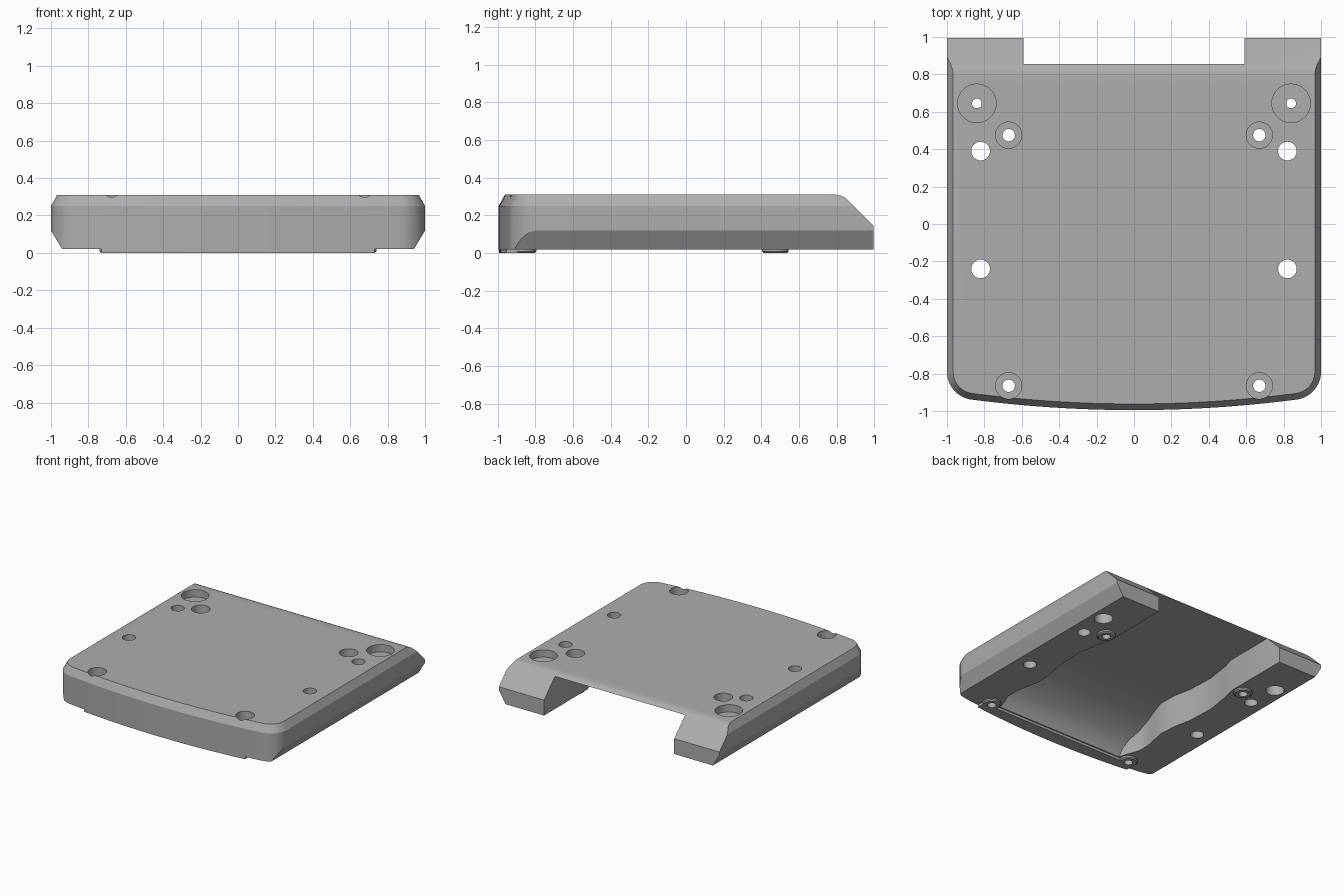
import bpy, bmesh, math
from mathutils import Vector

if "Cube" in bpy.data.objects:
    bpy.data.objects.remove(bpy.data.objects["Cube"])

grey = bpy.data.materials.new("plain grey")
grey.diffuse_color = (0.42, 0.42, 0.42, 1)
grey.use_nodes = True
grey.node_tree.nodes["Principled BSDF"].inputs["Base Color"].default_value = grey.diffuse_color


def make(name, bm):
    bmesh.ops.recalc_face_normals(bm, faces=bm.faces)
    me = bpy.data.meshes.new(name)
    bm.to_mesh(me)
    bm.free()
    me.materials.append(grey)
    ob = bpy.data.objects.new(name, me)
    bpy.context.collection.objects.link(ob)
    return ob


def loft(name, rings):
    """Closed solid through rings of equal point count."""
    bm = bmesh.new()
    vs = [[bm.verts.new(p) for p in r] for r in rings]
    n = len(rings[0])
    for a, b in zip(vs, vs[1:]):
        for i in range(n):
            bm.faces.new((a[i], a[(i + 1) % n], b[(i + 1) % n], b[i]))
    bm.faces.new(vs[0])
    bm.faces.new(vs[-1])
    return make(name, bm)


def lathe(name, x, y, profile, n=40):
    """Stepped round solid, profile = (radius, z) pairs."""
    return loft(name, [[(x + r * math.cos(2 * math.pi * i / n),
                         y + r * math.sin(2 * math.pi * i / n), z)
                        for i in range(n)] for r, z in profile])


def boolean(ob, tool, op):
    m = ob.modifiers.new("bool", 'BOOLEAN')
    m.operation, m.solver, m.object = op, 'EXACT', tool
    bpy.context.view_layer.objects.active = ob
    bpy.ops.object.modifier_apply(modifier=m.name)
    bpy.data.objects.remove(tool, do_unlink=True)


def front_curve(d, xmax, n=24):
    """Shallow bowed front edge from +xmax to -xmax, inset by d."""
    R = 6.71
    return [((R - d) * math.sin(t), -0.995 + R - (R - d) * math.cos(t))
            for t in (math.asin(xmax / R) * (1 - 2 * i / n) for i in range(n + 1))]


def outline(d, z):
    """Plan outline inset by d: straight sides, round corners, bowed front."""
    corner = [(0.85 + (0.15 - d) * math.cos(t), -0.79 - (0.15 - d) * math.sin(t))
              for t in (math.radians(82.6) * i / 12 for i in range(13))]
    front = front_curve(d, 0.867)[1:-1]
    pts = [(1 - d, 1.05)] + corner + front
    pts += [(-x, y) for x, y in reversed(corner)] + [(-(1 - d), 1.05)]
    return [(x, y, z) for x, y in pts]


# Main body with a chamfered top edge
body = loft("base_plate", [outline(0, 0.02), outline(0, 0.25), outline(0.033, 0.31)])

# Trim planes: back end, rounded back slope, lower side chamfers
planes = [((0, 0.995, 0), (0, 1, 0))]
for deg in (11, 22.5, 34, 45):
    n = Vector((0, math.sin(math.radians(deg)), math.cos(math.radians(deg))))
    planes.append((Vector((0, 0.79, 0.21)) + 0.1 * n, n))
for s in (1, -1):
    planes.append(((s, 0, 0.12), (s * 0.10, 0, -0.06)))
bm = bmesh.new()
bm.from_mesh(body.data)
for co, no in planes:
    bmesh.ops.bisect_plane(bm, geom=bm.verts[:] + bm.edges[:] + bm.faces[:],
                           plane_co=co, plane_no=no, clear_outer=True)
    bmesh.ops.holes_fill(bm, edges=[e for e in bm.edges if e.is_boundary])
bmesh.ops.recalc_face_normals(bm, faces=bm.faces)
bm.to_mesh(body.data)
bm.free()

# Thin lip under the front edge
lip_plan = front_curve(0.001, 0.73) + [(-0.73, -0.88), (0.73, -0.88)]
boolean(body, loft("lip", [[(x, y, z) for x, y in lip_plan] for z in (0, 0.05)]), 'UNION')

# Bosses under the screw holes
for s in (1, -1):
    for y in (0.475, -0.865):
        boolean(body, lathe("boss", s * 0.67, y, [(0.06, 0), (0.07, 0.008), (0.07, 0.05)]), 'UNION')

# Underside cavity: (y, half width, ceiling), open at the back, scooped at the front
stations = [(1.1, 0.59, 0.287), (0.44, 0.59, 0.287), (0.32, 0.62, 0.287),
            (0.12, 0.65, 0.287), (-0.1, 0.64, 0.287), (-0.25, 0.61, 0.287),
            (-0.4, 0.60, 0.282), (-0.5, 0.62, 0.265), (-0.6, 0.64, 0.235),
            (-0.7, 0.64, 0.19), (-0.78, 0.61, 0.14), (-0.84, 0.59, 0.08),
            (-0.885, 0.58, -0.01)]
boolean(body, loft("cavity", [[(-w, y, -0.1), (w, y, -0.1), (w, y, h), (-w, y, h)]
                              for y, w, h in stations]), 'DIFFERENCE')

# Through holes and stepped screw holes, mirrored
screw = [(0.033, -0.1), (0.033, 0.2), (0.07, 0.2), (0.07, 0.4)]
adjuster = [(0.07, -0.1), (0.07, 0.12), (0.026, 0.12), (0.026, 0.25), (0.103, 0.25), (0.103, 0.4)]
plain = [(0.05, -0.1), (0.05, 0.4)]
holes = [(0.84, 0.645, adjuster), (0.67, 0.475, screw), (0.67, -0.865, screw),
         (0.82, 0.39, plain), (0.82, -0.24, plain)]
for s in (1, -1):
    for x, y, prof in holes:
        boolean(body, lathe("hole", s * x, y, prof), 'DIFFERENCE')

bpy.ops.object.select_all(action='DESELECT')
body.select_set(True)
bpy.context.view_layer.objects.active = body
bpy.ops.object.shade_smooth_by_angle(angle=math.radians(25))
